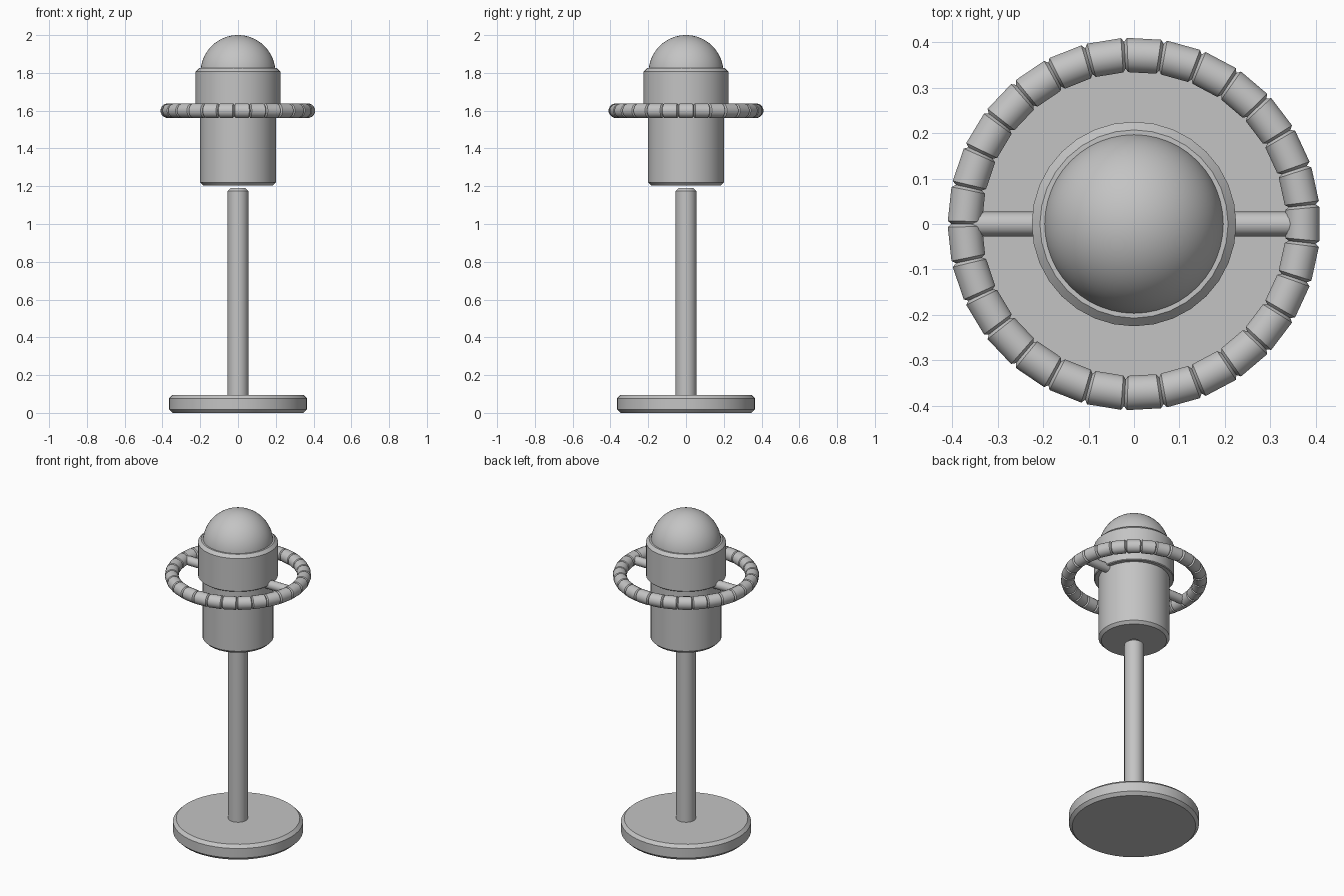
import bpy, bmesh, math
from mathutils import Vector

cube = bpy.data.objects.get("Cube")
if cube:
    bpy.data.objects.remove(cube, do_unlink=True)

grey = bpy.data.materials.new("plain grey")
grey.use_nodes = True
colour = (0.55, 0.55, 0.55, 1)
grey.diffuse_color = colour
grey.node_tree.nodes["Principled BSDF"].inputs["Base Color"].default_value = colour


def finish(name, bm, angle=30):
    bmesh.ops.remove_doubles(bm, verts=bm.verts, dist=1e-5)
    bmesh.ops.recalc_face_normals(bm, faces=bm.faces)
    mesh = bpy.data.meshes.new(name)
    bm.to_mesh(mesh)
    bm.free()
    mesh.materials.append(grey)
    obj = bpy.data.objects.new(name, mesh)
    bpy.context.collection.objects.link(obj)
    bpy.ops.object.select_all(action='DESELECT')
    obj.select_set(True)
    bpy.context.view_layer.objects.active = obj
    bpy.ops.object.shade_smooth_by_angle(angle=math.radians(angle))
    return obj


def lathe(name, profile, sides=32):
    """Spin a (radius, height) profile around the z axis."""
    bm = bmesh.new()
    verts = [bm.verts.new((r, 0, z)) for r, z in profile]
    edges = [bm.edges.new(pair) for pair in zip(verts, verts[1:])]
    bmesh.ops.spin(bm, geom=verts + edges, cent=(0, 0, 0), axis=(0, 0, 1),
                   angle=math.tau, steps=sides, use_duplicate=False)
    return finish(name, bm)


def drum(name, radius, bottom, top, low_bevel, high_bevel, sides=32):
    """Closed cylinder with chamfered rims."""
    return lathe(name, [(0, bottom), (radius - low_bevel, bottom),
                        (radius, bottom + low_bevel), (radius, top - high_bevel),
                        (radius - high_bevel, top), (0, top)], sides)


# Stand and housing
drum("base", 0.365, 0, 0.095, 0.018, 0.018, 48)
drum("pole", 0.055, 0.08, 1.19, 0.012, 0.015)
drum("lamp_body", 0.2, 1.205, 1.75, 0.016, 0.01)
drum("collar", 0.225, 1.6, 1.825, 0.004, 0.018)

# Domed cap
dome = [(0.198 * math.cos(t), 1.802 + 0.198 * math.sin(t))
        for t in (i * math.pi / 32 for i in range(16))]
lathe("dome", dome + [(0, 2)], 48)

# Beaded ring: wide bead sections joined by narrow grooves
BEADS, SIDES, RING_R, RING_Z = 29, 16, 0.372, 1.6
pitch = math.tau / BEADS
bm = bmesh.new()
loops = []
for i in range(BEADS):
    for offset, thick in ((-0.092, 0.0385), (0.092, 0.0385), (pitch / 2, 0.03)):
        a = i * pitch + offset
        out = Vector((math.cos(a), math.sin(a), 0))
        loop = []
        for k in range(SIDES):
            t = math.tau * (k + 0.5) / SIDES
            p = out * (RING_R + thick * math.cos(t))
            loop.append(bm.verts.new((p.x, p.y, RING_Z + thick * math.sin(t))))
        loops.append(loop)
for a, b in zip(loops, loops[1:] + loops[:1]):
    for k in range(SIDES):
        n = (k + 1) % SIDES
        bm.faces.new((a[k], a[n], b[n], b[k]))
finish("beaded_ring", bm, 25)

# Spokes that carry the ring
for name, side in (("left_spoke", 1), ("right_spoke", -1)):
    bm = bmesh.new()
    bmesh.ops.create_cone(bm, cap_ends=True, segments=12, radius1=0.027,
                          radius2=0.027, depth=0.21)
    for v in bm.verts:
        x, y, z = v.co
        v.co = (side * (0.265 + z), y, RING_Z + x)
    finish(name, bm, 35)
